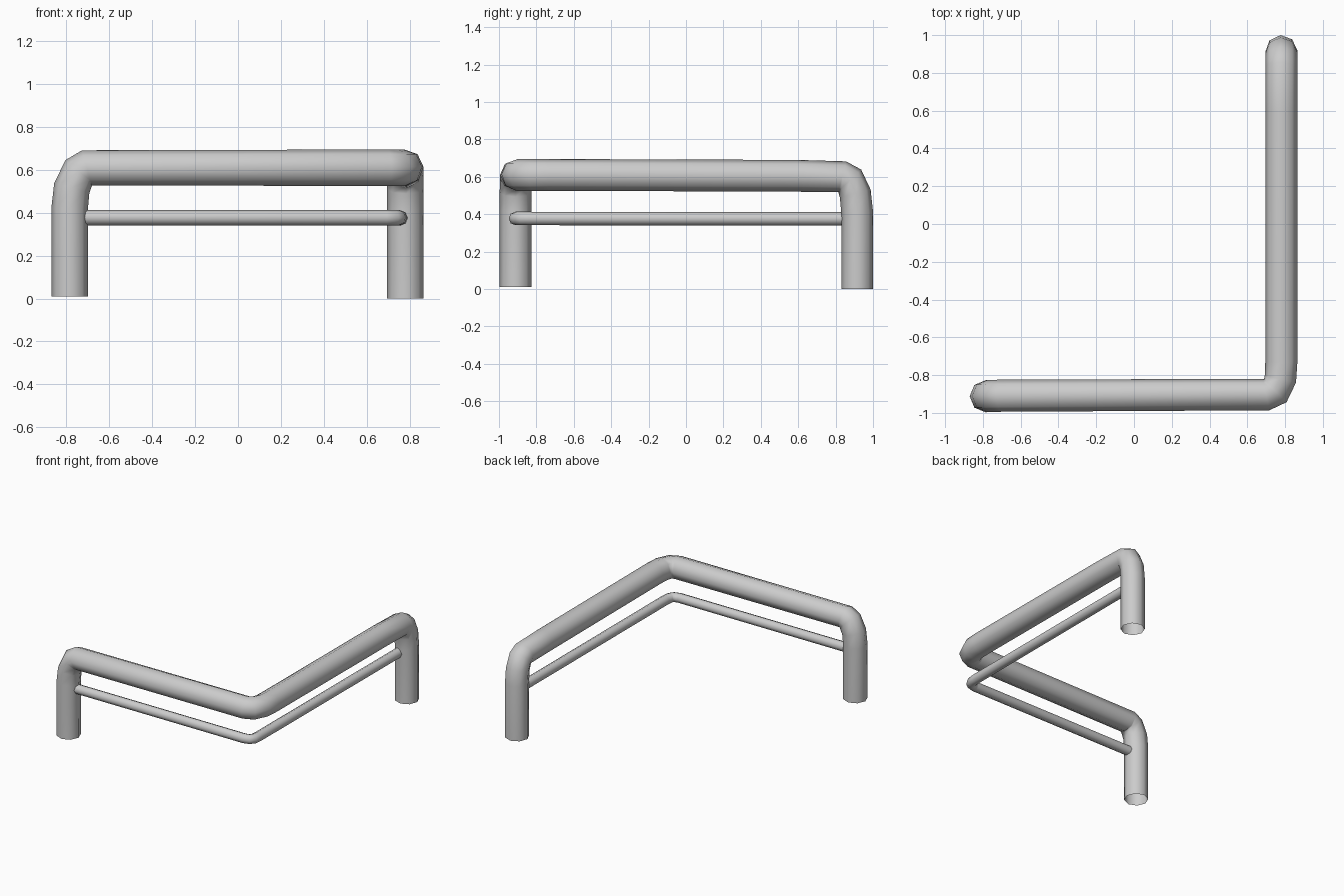
import bpy, bmesh, math
from mathutils import Vector

if "Cube" in bpy.data.objects:
    bpy.data.objects.remove(bpy.data.objects["Cube"])


def tube(name, points, radius, sides=8):
    """Sweep an open ring of the given radius along a path."""
    pts = [Vector(p) for p in points]
    last = len(pts) - 1
    bm = bmesh.new()
    rings, side, old = [], None, None
    for i, p in enumerate(pts):
        before = (p - pts[max(i - 1, 0)]).normalized()
        after = (pts[min(i + 1, last)] - p).normalized()
        t = (before + after).normalized()
        if side is None:
            side = Vector((0, 1, 0))
        else:
            side = old.rotation_difference(t) @ side
        side = (side - t * side.dot(t)).normalized()
        up = t.cross(side)
        old = t
        ring = []
        for k in range(sides):
            a = 2 * math.pi * k / sides
            ring.append(bm.verts.new(p + radius * (math.cos(a) * side + math.sin(a) * up)))
        rings.append(ring)
    for r0, r1 in zip(rings, rings[1:]):
        for k in range(sides):
            n = (k + 1) % sides
            bm.faces.new((r0[k], r0[n], r1[n], r1[k]))
    bmesh.ops.recalc_face_normals(bm, faces=bm.faces)
    mesh = bpy.data.meshes.new(name)
    bm.to_mesh(mesh)
    bm.free()
    mesh.shade_smooth()
    obj = bpy.data.objects.new(name, mesh)
    bpy.context.collection.objects.link(obj)
    return obj


# Main bent pipe: left leg, front bar, corner, side bar, back leg
tube("main_pipe", [
    (-0.785, -0.912, 0.01), (-0.785, -0.912, 0.42), (-0.775, -0.911, 0.515),
    (-0.742, -0.910, 0.588), (-0.705, -0.909, 0.609),
    (0.70, -0.903, 0.610), (0.748, -0.883, 0.610), (0.775, -0.82, 0.610),
    (0.780, -0.73, 0.610),
    (0.780, 0.60, 0.605), (0.780, 0.835, 0.600), (0.780, 0.875, 0.580),
    (0.780, 0.905, 0.510), (0.780, 0.915, 0.41), (0.780, 0.915, 0.0),
], 0.085)

# Thin lower rail joining both legs
tube("lower_rail", [
    (-0.735, -0.911, 0.377), (0.69, -0.912, 0.377), (0.73, -0.902, 0.377),
    (0.748, -0.878, 0.377), (0.753, -0.83, 0.377), (0.757, 0.86, 0.375),
], 0.036)
